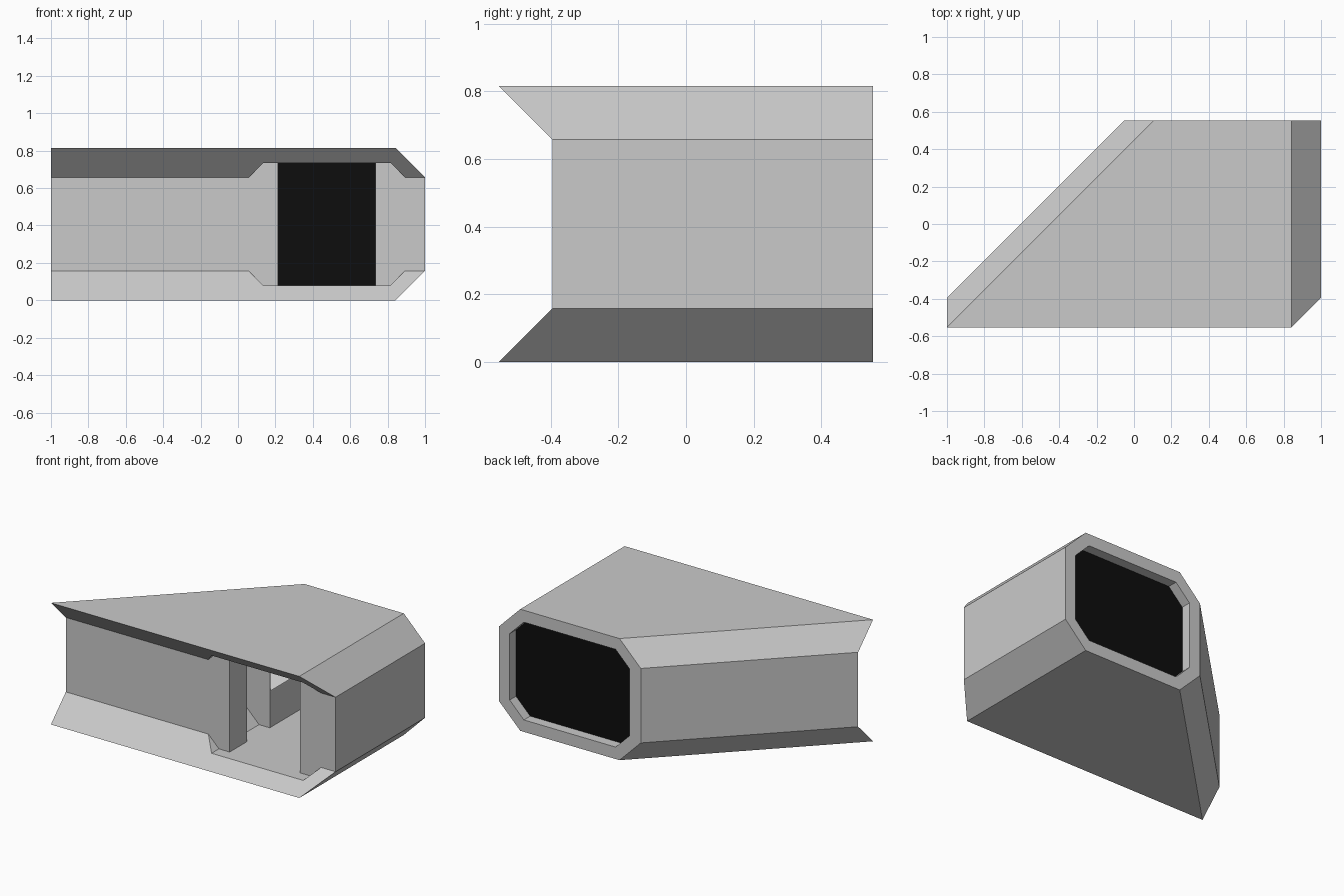
import bpy
import bmesh

if "Cube" in bpy.data.objects:
    bpy.data.objects.remove(bpy.data.objects["Cube"])

H = 0.815            # overall height
CH = 0.158           # chamfer size
Y0, Y1 = -0.553, 0.553
YM = Y0 + CH         # recessed front wall
MID = 0.475          # centre of the passage
LO, HI = 0.08, H - 0.08


def material(name, value):
    mat = bpy.data.materials.new(name)
    mat.use_nodes = True
    color = (value, value, value, 1)
    mat.diffuse_color = color
    mat.node_tree.nodes["Principled BSDF"].inputs["Base Color"].default_value = color
    return mat


GREY = material("light grey panel", 0.59)
BLACK = material("black", 0.004)
WHITE = material("white", 0.95)


def loft(name, front, back, mat):
    """Solid between two matching rings of points."""
    bm = bmesh.new()
    a = [bm.verts.new(p) for p in front]
    b = [bm.verts.new(p) for p in back]
    n = len(a)
    for i in range(n):
        j = (i + 1) % n
        bm.faces.new((a[i], a[j], b[j], b[i]))
    if abs(max(p[1] for p in front) - min(p[1] for p in front)) < 1e-6:
        bm.faces.new(a)
    else:  # folded front: slope, wall, slope
        for quad in ((0, 1, 2, 7), (7, 2, 3, 6), (6, 3, 4, 5)):
            bm.faces.new([a[i] for i in quad])
    bm.faces.new(b)
    bmesh.ops.recalc_face_normals(bm, faces=bm.faces)
    mesh = bpy.data.meshes.new(name)
    bm.to_mesh(mesh)
    bm.free()
    mesh.materials.append(mat)
    obj = bpy.data.objects.new(name, mesh)
    bpy.context.collection.objects.link(obj)
    return obj


def prism(name, profile, y0, y1, mat):
    return loft(name, [(x, y0, z) for x, z in profile],
                [(x, y1, z) for x, z in profile], mat)


def octagon(x0, x1, z0, z1, c):
    return [(x0 + c, z1), (x1 - c, z1), (x1, z1 - c), (x1, z0 + c),
            (x1 - c, z0), (x0 + c, z0), (x0, z0 + c), (x0, z1 - c)]


# Outer hull: octagonal back end, undercut front, diagonal left wall
outer = octagon(-0.052, 1, 0, H, CH)
front = []
for i, (x, z) in enumerate(outer):
    edge = i in (0, 1, 4, 5)
    front.append((-1 if i in (0, 5, 6, 7) else x, Y0 if edge else YM, z))
hull = loft("hull", front, [(x, Y1, z) for x, z in outer], GREY)

# Passage cut straight through
inner = octagon(0.03, 0.92, LO, HI, 0.105)
cutter = prism("passage_cutter", inner, -0.8, 0.8, GREY)
cutter.hide_render = True
cut = hull.modifiers.new("passage", 'BOOLEAN')
cut.operation = 'DIFFERENCE'
cut.solver = 'EXACT'
cut.object = cutter
bpy.context.view_layer.objects.active = hull
hull.select_set(True)
bpy.ops.object.modifier_apply(modifier=cut.name)
bpy.data.objects.remove(cutter)

# Black closing panel near the back end
prism("back_panel", inner, 0.478, 0.486, BLACK)

# Doorway jambs, dividers and low benches on both sides of the passage
jamb = [(0.215, LO), (0.135, LO), (0.03, 0.185), (0.03, HI - 0.105),
        (0.135, HI), (0.215, HI)]
bench = jamb[:3] + [(0.03, 0.32), (0.215, 0.32)]
top = [(0.03, 0.32), (0.215, 0.32), (0.215, 0.326), (0.03, 0.326)]
for side, flip in (("near_diagonal", False), ("outer", True)):
    for part, shape, y0, y1, mat in (
            ("door_jamb", jamb, YM, -0.21, GREY),
            ("divider", jamb, 0.03, 0.038, GREY),
            ("bench", bench, 0.038, 0.478, GREY),
            ("bench_top", top, 0.038, 0.478, WHITE)):
        pts = [(2 * MID - x, z) if flip else (x, z) for x, z in shape]
        prism(part + "_" + side, pts, y0, y1, mat)
